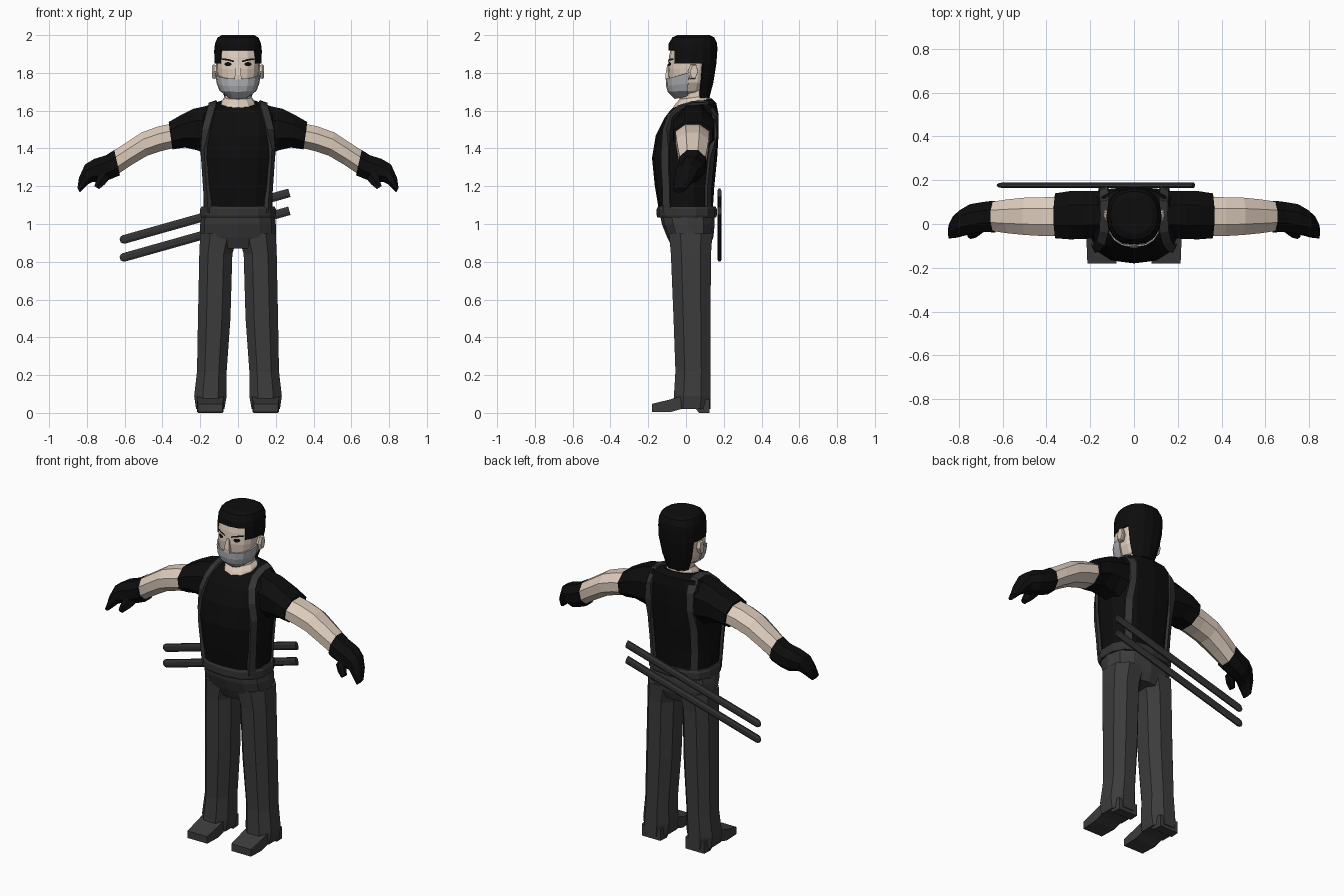
import bpy, bmesh, math
from mathutils import Vector as V
from mathutils.bvhtree import BVHTree

if "Cube" in bpy.data.objects:
    bpy.data.objects.remove(bpy.data.objects["Cube"])


def material(name, r, g, b):
    m = bpy.data.materials.new(name)
    m.diffuse_color = (r, g, b, 1)
    m.use_nodes = True
    m.node_tree.nodes["Principled BSDF"].inputs["Base Color"].default_value = m.diffuse_color
    return m


BLACK = material("black cloth", .004, .004, .004)
PANTS = material("charcoal trousers", .045, .045, .045)
STRAP = material("dark grey webbing", .034, .034, .035)
SKIN = material("skin", .72, .60, .50)
MASK = material("mask grey", .42, .43, .45)


def finish(bm, name, mat, mirror=False, thick=0):
    me = bpy.data.meshes.new(name)
    bm.to_mesh(me)
    bm.free()
    me.materials.append(mat)
    ob = bpy.data.objects.new(name, me)
    bpy.context.collection.objects.link(ob)
    if thick:
        ob.modifiers.new("thickness", 'SOLIDIFY').thickness = thick
    if mirror:
        ob.modifiers.new("mirror", 'MIRROR')
    return ob


def loft(name, mat, sections, n=8, e=1.0, flat=True, keep=None, **kw):
    """Skin over sections (p, q, w): two opposite points and a half-width vector."""
    bm = bmesh.new()
    sh = .5 if flat else 0
    k = math.cos(math.pi / n) ** e if flat else 1

    def sq(t):
        return math.copysign(abs(t) ** e, t) / k if abs(t) > 1e-9 else 0

    rings = []
    for p, q, w in sections:
        p, q, w = V(p), V(q), V(w)
        ring = []
        for i in range(n):
            a = math.tau * (i + sh) / n
            ring.append(bm.verts.new((p + q) / 2 + (p - q) / 2 * sq(math.cos(a)) + w * sq(math.sin(a))))
        rings.append(ring)
    for r, s in zip(rings, rings[1:]):
        for i in range(n):
            j = (i + 1) % n
            bm.faces.new((r[i], r[j], s[j], s[i]))
    bm.faces.new(rings[0])
    bm.faces.new(rings[-1])
    bmesh.ops.recalc_face_normals(bm, faces=bm.faces)
    if keep:
        drop = [f for f in bm.faces if not keep(f.calc_center_median())]
        bmesh.ops.delete(bm, geom=drop, context='FACES')
    return finish(bm, name, mat, **kw)


def level(zf, zb, hx, yf, yb, x=0):
    """Section of an upright part: front and back heights, half width, depth range."""
    return (x, yf, zf), (x, yb, zb), (hx, 0, 0)


def limb(xt, zt, xb, zb, y0, y1):
    """Section of a sideways part: top point, bottom point, depth range."""
    y = (y0 + y1) / 2
    return (xt, y, zt), (xb, y, zb), (0, (y1 - y0) / 2, 0)


def surface(*obs):
    verts, polys = [], []
    for ob in obs:
        base = len(verts)
        verts += [v.co.copy() for v in ob.data.vertices]
        polys += [[base + i for i in p.vertices] for p in ob.data.polygons]
    return BVHTree.FromPolygons(verts, polys)


# Shirt body and sleeves
torso = loft("shirt_body", BLACK, [level(*s) for s in (
    (1.05, 1.05, .185, -.14, .14), (1.20, 1.20, .188, -.165, .15),
    (1.35, 1.35, .20, -.18, .165), (1.47, 1.47, .21, -.16, .172),
    (1.56, 1.58, .21, -.115, .172), (1.60, 1.64, .17, -.085, .16),
    (1.615, 1.665, .095, -.07, .135))], n=14, e=.78, flat=False)
sleeve = loft("sleeve", BLACK, [limb(*s) for s in (
    (.12, 1.635, .14, 1.36, -.06, .15), (.235, 1.61, .215, 1.39, -.068, .15),
    (.30, 1.578, .28, 1.405, -.07, .15), (.367, 1.54, .347, 1.395, -.065, .14))],
    mirror=True)

# Bare arms
loft("arm", SKIN, [limb(*s) for s in (
    (.34, 1.533, .33, 1.405, -.055, .125), (.42, 1.517, .41, 1.385, -.055, .122),
    (.51, 1.485, .48, 1.362, -.05, .12), (.59, 1.432, .56, 1.315, -.042, .112),
    (.67, 1.38, .635, 1.265, -.03, .10))], mirror=True)

# Gloves: curled hand and thumb
loft("glove", BLACK, [limb(*s) for s in (
    (.655, 1.392, .625, 1.258, -.038, .106), (.70, 1.363, .68, 1.235, -.036, .10),
    (.76, 1.345, .73, 1.22, -.045, .09), (.81, 1.315, .77, 1.222, -.055, .062),
    (.842, 1.245, .792, 1.212, -.062, .035), (.85, 1.19, .838, 1.168, -.066, -.005))],
    mirror=True)
loft("glove_thumb", BLACK, [limb(*s) for s in (
    (.72, 1.29, .68, 1.24, -.04, .0), (.745, 1.25, .705, 1.21, -.06, -.015),
    (.76, 1.20, .735, 1.185, -.066, -.035))], n=6, mirror=True)

# Trousers
loft("trouser_seat", PANTS, [level(*s) for s in (
    (1.06, 1.06, .192, -.14, .15), (1.00, 1.00, .20, -.128, .152),
    (.93, .93, .20, -.10, .145), (.87, .88, .165, -.07, .125))], n=12, e=.8, flat=False)
loft("trouser_leg", PANTS, [level(z, z, (x1 - x0) / 2, a, b, (x0 + x1) / 2) for z, x0, x1, a, b in (
    (.95, .0, .20, -.09, .14), (.84, .03, .205, -.08, .132), (.50, .04, .212, -.066, .13),
    (.22, .06, .217, -.056, .13), (.09, .06, .232, -.064, .13), (.02, .072, .222, -.07, .13))],
    e=.85, mirror=True)

# Shoes
loft("shoe", PANTS, [((.147, y, t), (.147, y, b), (w, 0, 0)) for y, t, b, w in (
    (-.18, .048, .005, .066), (-.08, .072, .005, .07), (-.02, .09, .022, .07),
    (.05, .08, .022, .068), (.07, .08, .0, .066), (.125, .07, .0, .062))], n=4, mirror=True)

# Belt
loft("belt", STRAP, [level(z, z, .204 - d, -.155 + d, .163 - d) for z, d in (
    (1.035, .004), (1.045, 0), (1.08, 0), (1.092, .006))], n=14, e=.78, flat=False)

# Shoulder straps laid over the shirt
shirt = surface(torso, sleeve)
hits = []
for x, z in ((.155, 1.06), (.158, 1.13), (.163, 1.2), (.17, 1.3), (.175, 1.4), (.165, 1.5), (.147, 1.57)):
    hits.append(shirt.ray_cast(V((x, -1, z)), V((0, 1, 0))))
for x, y in ((.135, -.03), (.13, .04), (.13, .10)):
    hits.append(shirt.ray_cast(V((x, y, 3)), V((0, 0, -1))))
for x, z in ((.132, 1.57), (.14, 1.47), (.142, 1.35), (.138, 1.2), (.13, 1.06)):
    hits.append(shirt.ray_cast(V((x, 1, z)), V((0, -1, 0))))
hits = [h for h in hits if h[0] is not None]
path = []
for i, h in enumerate(hits):
    t = (hits[min(i + 1, len(hits) - 1)][0] - hits[max(i - 1, 0)][0]).normalized()
    nrm = (h[1] - t * h[1].dot(t)).normalized()
    path.append((h[0] + nrm * .015, h[0] - nrm * .012, t.cross(nrm) * .021))
loft("shoulder_strap", STRAP, path, n=4, mirror=True)

# Two poles slung across the back
for i, drop in enumerate((0, .095)):
    a, b = V((-.605, .177, .918 - drop)), V((.272, .177, 1.165 - drop))
    d = (b - a).normalized()
    up = V((-d.z, 0, d.x)) * .023
    loft("back_pole_%d" % (i + 1), STRAP,
         [(c + up * k, c - up * k, (0, .0115 * k, 0)) for c, k in (
             (a - d * .02, .45), (a - d * .01, .85), (a, 1), (b, 1))], n=8)

# Neck and head
loft("neck", SKIN, [level(*s) for s in (
    (1.59, 1.63, .105, -.083, .135), (1.63, 1.668, .09, -.06, .128),
    (1.66, 1.68, .073, -.035, .122), (1.74, 1.74, .07, -.03, .11))], n=10, flat=False)
head = loft("head", SKIN, [level(*s) for s in (
    (1.665, 1.69, .05, -.05, .08), (1.695, 1.71, .085, -.082, .10),
    (1.75, 1.75, .107, -.092, .12), (1.82, 1.82, .115, -.097, .135),
    (1.885, 1.885, .117, -.09, .14), (1.93, 1.93, .112, -.08, .14),
    (1.97, 1.97, .08, -.05, .11))], n=16, e=.85, flat=False)
loft("ear", SKIN, [((x, .035 + d, 1.845 - k), (x, .03 + d, 1.768 + k), (0, .024 - k, 0))
                   for x, d, k in ((.105, 0, .006), (.128, .004, 0), (.138, .01, .006))],
     n=6, mirror=True)
loft("nose", SKIN, [level(*s) for s in (
    (1.765, 1.765, .018, -.108, -.08), (1.79, 1.79, .017, -.109, -.08),
    (1.845, 1.845, .009, -.099, -.08))], n=4)

# Face mask wrapped round the jaw
loft("face_mask", MASK, [level(*s) for s in (
    (1.662, 1.69, .055, -.06, .085), (1.70, 1.71, .098, -.097, .11),
    (1.73, 1.76, .113, -.105, .13), (1.768, 1.835, .122, -.106, .14))],
    n=16, e=.85, flat=False, keep=lambda c: c.y < .012 and c.z < 1.81 and abs(c.x) + abs(c.y) > .03,
    thick=.008)

# Hair: cap, sideburns and a long back
loft("hair", BLACK, [level(z, z, *s) for z, *s in (
    (1.66, .072, -.05, .122), (1.75, .105, -.08, .145), (1.85, .125, -.095, .161),
    (1.92, .126, -.094, .166), (1.955, .122, -.092, .165), (1.988, .108, -.072, .15),
    (2.0, .085, -.045, .125))], n=16, e=.85, flat=False, thick=.012,
    keep=lambda c: c.z > 1.915 or c.y > .075 or (c.z > 1.85 and c.y > -.055))

# Eyes and slanted brows, laid on the face
face = surface(head)


def plate(name, mat, pts, lift=.005):
    bm = bmesh.new()
    mid = (sum(p[0] for p in pts) / len(pts), sum(p[1] for p in pts) / len(pts))
    vs = []
    for x, z in [mid] + pts:
        hit = face.ray_cast(V((x, -1, z)), V((0, 1, 0)))[0]
        vs.append(bm.verts.new((x, hit.y - lift, z)))
    ring = vs[1:]
    for a, b in zip(ring, ring[1:] + ring[:1]):
        bm.faces.new((vs[0], a, b))
    finish(bm, name, mat, mirror=True)


plate("eye", BLACK, [(.053 + .019 * math.cos(math.tau * i / 10),
                      1.846 + .011 * math.sin(math.tau * i / 10)) for i in range(10)])
plate("eyebrow", BLACK, [(.02, 1.856), (.05, 1.864), (.088, 1.870),
                         (.086, 1.877), (.05, 1.874), (.02, 1.864)])
